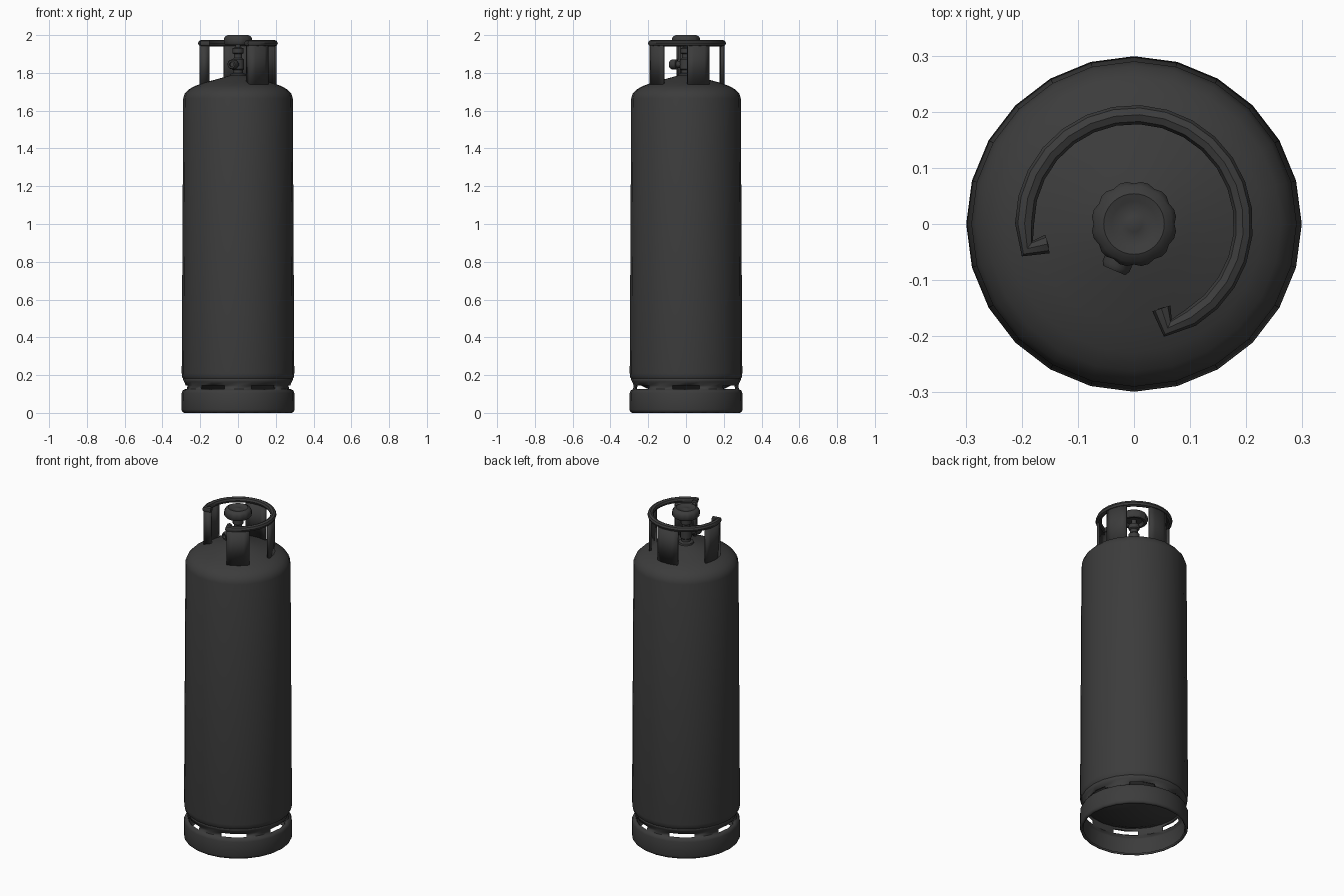
import bpy, bmesh
from math import sin, cos, radians, pi
from mathutils import Matrix, Vector

if "Cube" in bpy.data.objects:
    bpy.data.objects.remove(bpy.data.objects["Cube"])

paint = bpy.data.materials.new("dark_grey")
paint.diffuse_color = (0.045, 0.045, 0.045, 1)
paint.use_nodes = True
paint.node_tree.nodes["Principled BSDF"].inputs["Base Color"].default_value = paint.diffuse_color


def finish(ob, angle=40):
    if not ob.data.materials:
        ob.data.materials.append(paint)
    bpy.ops.object.select_all(action='DESELECT')
    ob.select_set(True)
    bpy.context.view_layer.objects.active = ob
    bpy.ops.object.shade_smooth_by_angle(angle=radians(angle))
    return ob


def make(name, bm):
    me = bpy.data.meshes.new(name)
    bm.to_mesh(me)
    bm.free()
    ob = bpy.data.objects.new(name, me)
    bpy.context.collection.objects.link(ob)
    return ob


def lathe(name, profile, n=24, skip=lambda k, i: False, wobble=None, matrix=None):
    """Revolve (radius, z) pairs listed bottom to top; r = 0 closes an end."""
    bm = bmesh.new()
    rings = []
    for k, (r, z) in enumerate(profile):
        ring = []
        for i in range(n):
            a = 2 * pi * i / n
            rr = r * (wobble(k, i) if wobble else 1)
            ring.append(bm.verts.new((rr * cos(a), rr * sin(a), z)))
        rings.append(ring)
    for k in range(len(profile) - 1):
        for i in range(n):
            if not skip(k, i):
                j = (i + 1) % n
                bm.faces.new((rings[k][i], rings[k][j], rings[k + 1][j], rings[k + 1][i]))
    bmesh.ops.remove_doubles(bm, verts=bm.verts, dist=1e-5)
    if matrix:
        bm.transform(matrix)
    return make(name, bm)


def thicken(ob, t, offset):
    m = ob.modifiers.new("thickness", 'SOLIDIFY')
    m.thickness, m.offset = t, offset


# Tank: convex bottom, slightly tapered wall, rounded shoulder, shallow dome
finish(lathe("tank_body", [
    (0, 0.09), (0.10, 0.098), (0.19, 0.122), (0.25, 0.15), (0.28, 0.165), (0.296, 0.19),
    (0.298, 0.21), (0.29, 1.665), (0.282, 1.69), (0.262, 1.712), (0.23, 1.73),
    (0.18, 1.748), (0.10, 1.77), (0.045, 1.785), (0, 1.788)]))

# Foot ring: six slots, each two facets wide, centred every 60 degrees
foot = lathe("foot_ring", [
    (0.286, 0.0), (0.296, 0.007), (0.299, 0.018), (0.298, 0.105), (0.293, 0.118),
    (0.28, 0.126), (0.277, 0.145), (0.285, 0.165), (0.292, 0.18)],
    skip=lambda k, i: k == 5 and i % 4 in (0, 3))
thicken(foot, 0.012, -1)
finish(foot)

# Guard rail with both ends turned inward
R, START, END = 0.195, -72, 193


def polar(r, deg, z=0.0):
    return Vector((r * cos(radians(deg)), r * sin(radians(deg)), z))


steps = 20
arc = [START + (END - START) * i / steps for i in range(steps + 1)]
path = [polar(0.158, START, 1.957)] + [polar(R, a, 1.957) for a in arc] + [polar(0.158, END, 1.957)]
cu = bpy.data.curves.new("guard_rail", 'CURVE')
cu.dimensions = '3D'
cu.bevel_depth, cu.bevel_resolution, cu.use_fill_caps = 0.017, 2, True
sp = cu.splines.new('POLY')
sp.points.add(len(path) - 1)
for p, co in zip(sp.points, path):
    p.co = (*co, 1)
rail = bpy.data.objects.new("guard_rail", cu)
bpy.context.collection.objects.link(rail)
bpy.ops.object.select_all(action='DESELECT')
rail.select_set(True)
bpy.context.view_layer.objects.active = rail
bpy.ops.object.convert(target='MESH')
finish(bpy.context.view_layer.objects.active)


# Curved sheet posts; the outer two have inward flanges at the opening
def post(name, a0, a1, hook_start=False, hook_end=False):
    pts = [(0.197, a0 + (a1 - a0) * i / 4) for i in range(5)]
    if hook_start:
        pts.insert(0, (0.157, a0))
    if hook_end:
        pts.append((0.157, a1))
    bm = bmesh.new()
    rows = [[bm.verts.new(polar(r, a, z)) for r, a in pts] for z in (1.738, 1.958)]
    for i in range(len(pts) - 1):
        bm.faces.new((rows[0][i], rows[0][i + 1], rows[1][i + 1], rows[1][i]))
    ob = make(name, bm)
    thicken(ob, 0.013, 0)
    finish(ob)


post("post_front", -72, -37, hook_start=True)
post("post_right", 2, 38)
post("post_back", 75, 112)
post("post_left", 157, 193, hook_end=True)

# Valve: neck, body, bonnet and spindle
finish(lathe("valve_body", [
    (0.045, 1.775), (0.042, 1.795), (0.026, 1.80), (0.026, 1.815), (0.032, 1.82), (0.032, 1.87),
    (0.022, 1.88), (0.022, 1.90), (0.03, 1.905), (0.03, 1.93), (0.014, 1.935),
    (0.014, 1.97), (0, 1.97)], n=12))

# Outlet pointing forward and slightly left
aim = (Matrix.Translation((0, 0, 1.845)) @ Matrix.Rotation(radians(247), 4, 'Z')
       @ Matrix.Rotation(pi / 2, 4, 'Y'))
finish(lathe("valve_outlet", [
    (0, 0), (0.018, 0), (0.018, 0.05), (0.026, 0.053), (0.026, 0.082), (0.021, 0.09),
    (0.013, 0.09), (0.013, 0.075), (0, 0.075)], n=12, matrix=aim))

# Handwheel: grooved rim, hollow underneath, raised centre
finish(lathe("handwheel", [
    (0, 1.962), (0.045, 1.962), (0.055, 1.947), (0.068, 1.947), (0.076, 1.957), (0.076, 1.98),
    (0.068, 1.993), (0.054, 2.0), (0.04, 1.996), (0.025, 1.991), (0.014, 1.995), (0, 1.997)],
    n=36, wobble=lambda k, i: 0.95 if k in (4, 5) and i % 3 == 0 else 1))
